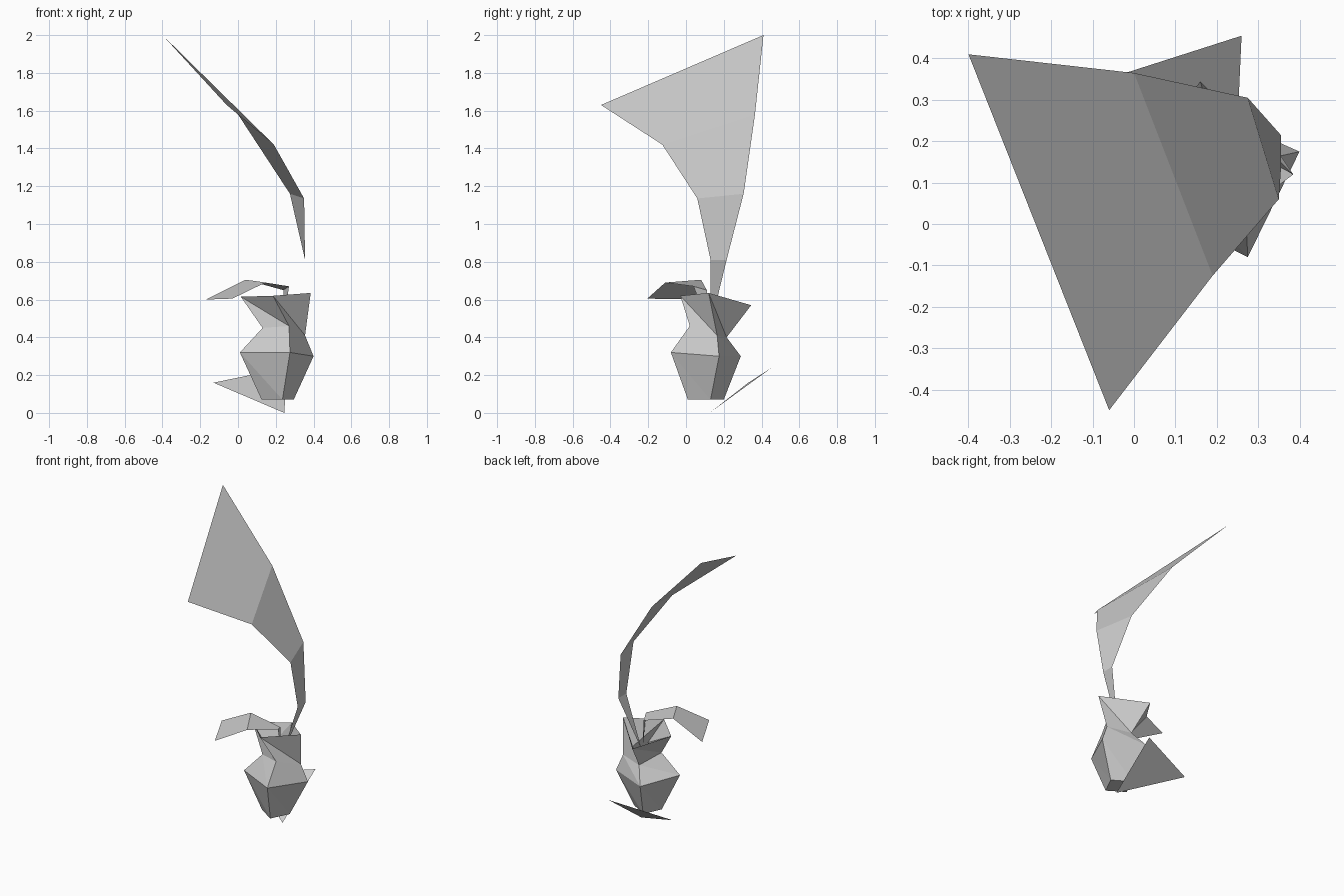
import bpy

cube = bpy.data.objects.get("Cube")
if cube:
    bpy.data.objects.remove(cube, do_unlink=True)

GREY = (0.6, 0.6, 0.6, 1.0)
grey = bpy.data.materials.new("plain grey")
grey.use_nodes = True
grey.diffuse_color = GREY
for node in grey.node_tree.nodes:
    if node.type == 'BSDF_PRINCIPLED':
        node.inputs["Base Color"].default_value = GREY


def add_mesh(name, points, faces):
    """Flat-shaded object in the shared material."""
    mesh = bpy.data.meshes.new(name)
    mesh.from_pydata(points, [], faces)
    mesh.materials.append(grey)
    mesh.update()
    obj = bpy.data.objects.new(name, mesh)
    bpy.context.scene.collection.objects.link(obj)
    return obj


def vase(name, rings):
    """Loft through square rings, listed bottom to top; the top stays open."""
    points = [p for ring in rings for p in ring]
    sides = len(rings[0])
    faces = [tuple(reversed(range(sides)))]
    for level in range(len(rings) - 1):
        low, high = level * sides, (level + 1) * sides
        for i in range(sides):
            j = (i + 1) % sides
            # fold each panel along the same twisting diagonal
            faces.append((low + i, low + j, high + i))
            faces.append((low + j, high + j, high + i))
    return add_mesh(name, points, faces)


def leaf(name, root, left_edge, right_edge):
    """Folded strip that grows from one root point along two edges."""
    points = [root]
    for pair in zip(left_edge, right_edge):
        points.extend(pair)
    faces = [(0, 2, 1)]
    for i in range(1, len(points) - 2, 2):
        faces.append((i, i + 1, i + 3, i + 2))
    return add_mesh(name, points, faces)


# Twisted four-sided vase: foot, belly, neck, rim
foot = [(.235, .01, .07), (.295, .13, .07), (.18, .2, .07), (.125, .08, .07)]
belly = [(.275, -.08, .32), (.4, .175, .3), (.14, .29, .3), (.01, .05, .32)]
neck = [(.27, .02, .46), (.355, .165, .41), (.2, .215, .4), (.13, .075, .45)]
rim = [(.185, -.03, .62), (.385, .12, .635), (.16, .345, .57), (.015, .136, .615)]
vase("vase", [foot, belly, neck, rim])

# Tall leaf that widens and bends over the vase
leaf("tall_leaf", (.24, .13, .46),
     [(.355, .13, .81), (.35, .06, 1.135), (.19, -.125, 1.42), (-.06, -.45, 1.63)],
     [(.355, .215, .81), (.275, .305, 1.16), (0, .365, 1.58), (-.4, .41, 2)])

# Short leaf drooping over the rim
leaf("short_leaf", (.24, .12, .46),
     [(.27, .04, .67), (.145, -.11, .69), (-.03, -.205, .605)],
     [(.24, .11, .65), (.04, .08, .705), (-.17, .07, .6)])

# Loose fallen leaf behind the foot
add_mesh("fallen_leaf",
         [(.245, .125, 0), (.26, .455, .24), (-.13, .33, .16)], [(0, 1, 2)])
